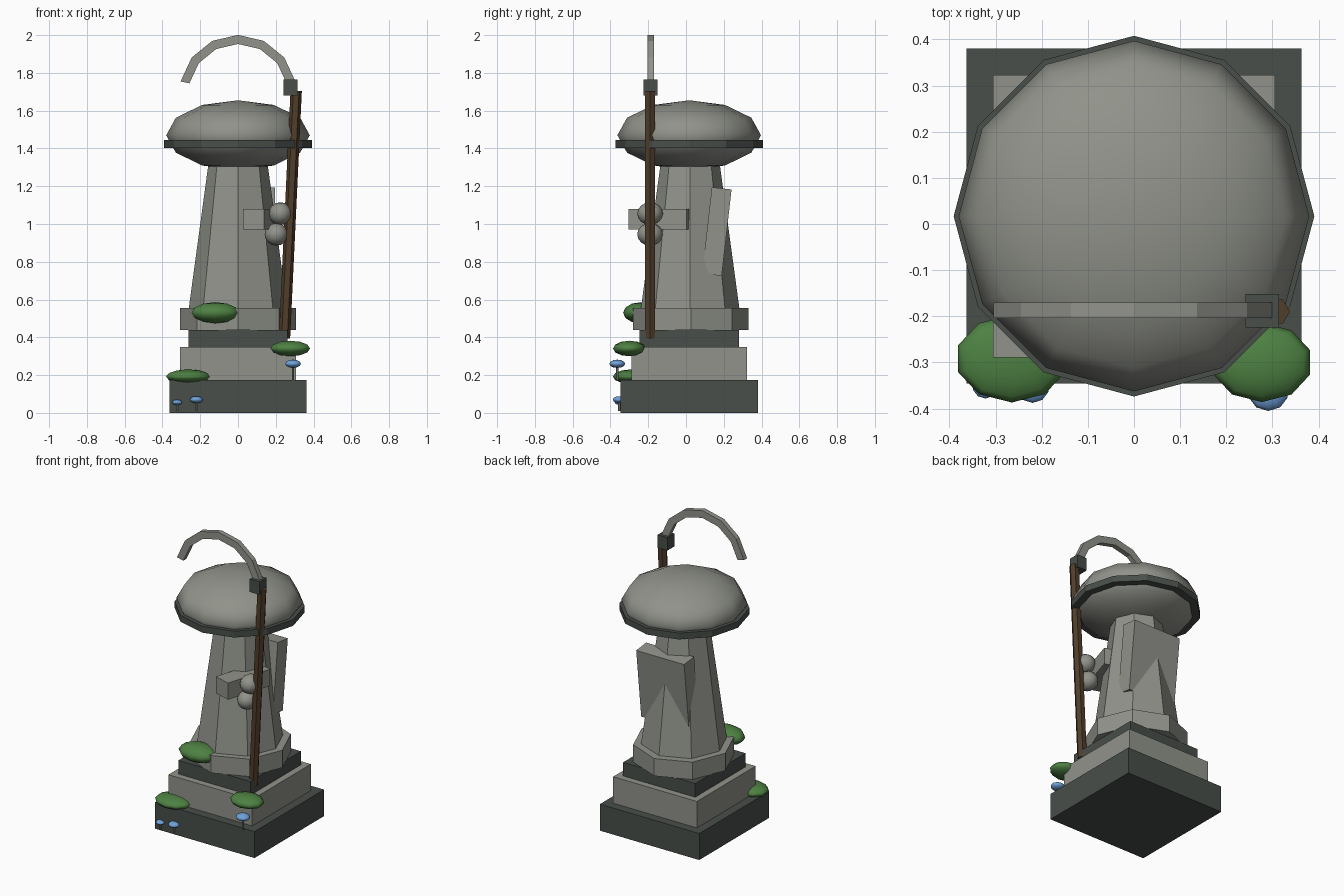
import bpy, bmesh, math
from mathutils import Vector

if "Cube" in bpy.data.objects:
    bpy.data.objects.remove(bpy.data.objects["Cube"], do_unlink=True)

CY = 0.017  # depth of the tower axis


def material(name, rgb):
    m = bpy.data.materials.new(name)
    m.use_nodes = True
    colour = (*rgb, 1)
    m.diffuse_color = colour
    m.node_tree.nodes["Principled BSDF"].inputs["Base Color"].default_value = colour
    return m


stone = material("light stone", (0.28, 0.29, 0.255))
dark = material("dark stone", (0.065, 0.077, 0.068))
wood = material("brown wood", (0.08, 0.048, 0.023))
leaf = material("leaf green", (0.075, 0.22, 0.055))
petal = material("petal blue", (0.16, 0.36, 0.7))
stalk = material("stalk grey", (0.2, 0.24, 0.19))


def finish(name, mat, smooth=False):
    ob = bpy.context.object
    ob.name = name
    ob.data.materials.append(mat)
    if smooth:
        bpy.ops.object.shade_smooth()
    return ob


def box(name, mat, centre, size, rot=(0, 0, 0)):
    bpy.ops.mesh.primitive_cube_add(size=1, location=centre, rotation=rot)
    bpy.context.object.scale = size
    return finish(name, mat)


def frustum(name, mat, sides, r1, r2, z1, z2, y=CY):
    bpy.ops.mesh.primitive_cone_add(vertices=sides, radius1=r1, radius2=r2,
                                    depth=z2 - z1, location=(0, y, (z1 + z2) / 2))
    return finish(name, mat)


def ellipsoid(name, mat, centre, radii, segments=10, rings=6):
    bpy.ops.mesh.primitive_uv_sphere_add(segments=segments, ring_count=rings,
                                         radius=1, location=centre)
    bpy.context.object.scale = radii
    return finish(name, mat, True)


def rod(name, mat, start, end, radius, sides=6):
    a, b = Vector(start), Vector(end)
    d = b - a
    bpy.ops.mesh.primitive_cylinder_add(vertices=sides, radius=radius, depth=d.length,
                                        location=(a + b) / 2)
    bpy.context.object.rotation_euler = d.to_track_quat("Z", "Y").to_euler()
    return finish(name, mat)


# Stepped square base
for name, mat, half, z1, z2 in (("base_slab", dark, 0.363, 0, 0.175),
                                ("middle_slab", stone, 0.306, 0.175, 0.35),
                                ("upper_slab", dark, 0.263, 0.35, 0.44)):
    box(name, mat, (0, CY, (z1 + z2) / 2), (2 * half, 2 * half, z2 - z1))

# Octagonal collar and tapering tower
frustum("tower_collar", stone, 8, 0.306, 0.306, 0.44, 0.555, 0.026)
frustum("tower", stone, 8, 0.272, 0.155, 0.47, 1.33, 0.022)

# Domed cap with a dark rim
ellipsoid("cap_dome", stone, (0, CY, 1.47), (0.38, 0.38, 0.185), 12, 6)
frustum("cap_rim", dark, 12, 0.391, 0.391, 1.403, 1.445)

# Leaning back plate, and bracket skewed out of the tower
box("back_plate", stone, (0.02, 0.163, 0.96), (0.35, 0.105, 0.46),
    (math.radians(-6.5), 0, 0))
box("bracket", stone, (0.13, -0.133, 1.025), (0.118, 0.32, 0.11),
    (0, 0, math.radians(-17.3)))
ellipsoid("upper_ball", stone, (0.224, -0.19, 1.055), (0.062, 0.068, 0.06), 12, 8)
ellipsoid("lower_ball", stone, (0.203, -0.19, 0.945), (0.062, 0.068, 0.06), 12, 8)

# Wooden staff with its head block
rod("staff", wood, (0.246, -0.19, 0.395), (0.308, -0.19, 1.705), 0.03)
box("staff_head", dark, (0.278, -0.188, 1.722), (0.072, 0.072, 0.085))


# Curved hook of square section
def hook(name, mat, outer, inner, y, thick, z, start, stop, steps):
    bm = bmesh.new()
    loops = []
    for i in range(steps + 1):
        t = math.radians(start + (stop - start) * i / steps)
        loops.append([bm.verts.new((r * math.cos(t), y + s * thick / 2, z + r * math.sin(t)))
                      for r, s in ((outer, -1), (outer, 1), (inner, 1), (inner, -1))])
    for a, b in zip(loops, loops[1:]):
        for k in range(4):
            bm.faces.new((a[k], a[(k + 1) % 4], b[(k + 1) % 4], b[k]))
    bm.faces.new(loops[0])
    bm.faces.new(loops[-1])
    bmesh.ops.recalc_face_normals(bm, faces=bm.faces)
    me = bpy.data.meshes.new(name)
    bm.to_mesh(me)
    bm.free()
    me.materials.append(mat)
    bpy.context.collection.objects.link(bpy.data.objects.new(name, me))


hook("hook", stone, 0.311, 0.263, -0.187, 0.033, 1.69, 168, 12, 6)

# Moss clumps
for name, centre, radii in (("moss_left", (-0.265, -0.292, 0.192), (0.122, 0.095, 0.038)),
                            ("moss_right", (0.277, -0.3, 0.341), (0.11, 0.086, 0.041)),
                            ("moss_upper", (-0.12, -0.24, 0.53), (0.132, 0.093, 0.056))):
    ellipsoid(name, leaf, centre, radii)

# Small blue flowers on stalks
for name, x, y, z, r, foot in (("right", 0.291, -0.364, 0.26, 0.044, 0.175),
                               ("middle", -0.22, -0.354, 0.07, 0.036, 0.01),
                               ("left", -0.322, -0.352, 0.056, 0.028, 0.01)):
    ellipsoid("flower_" + name, petal, (x, y, z), (r, r * 0.94, r * 0.5), 10, 6)
    rod("stalk_" + name, stalk, (x, y, foot), (x, y, z), 0.007)
